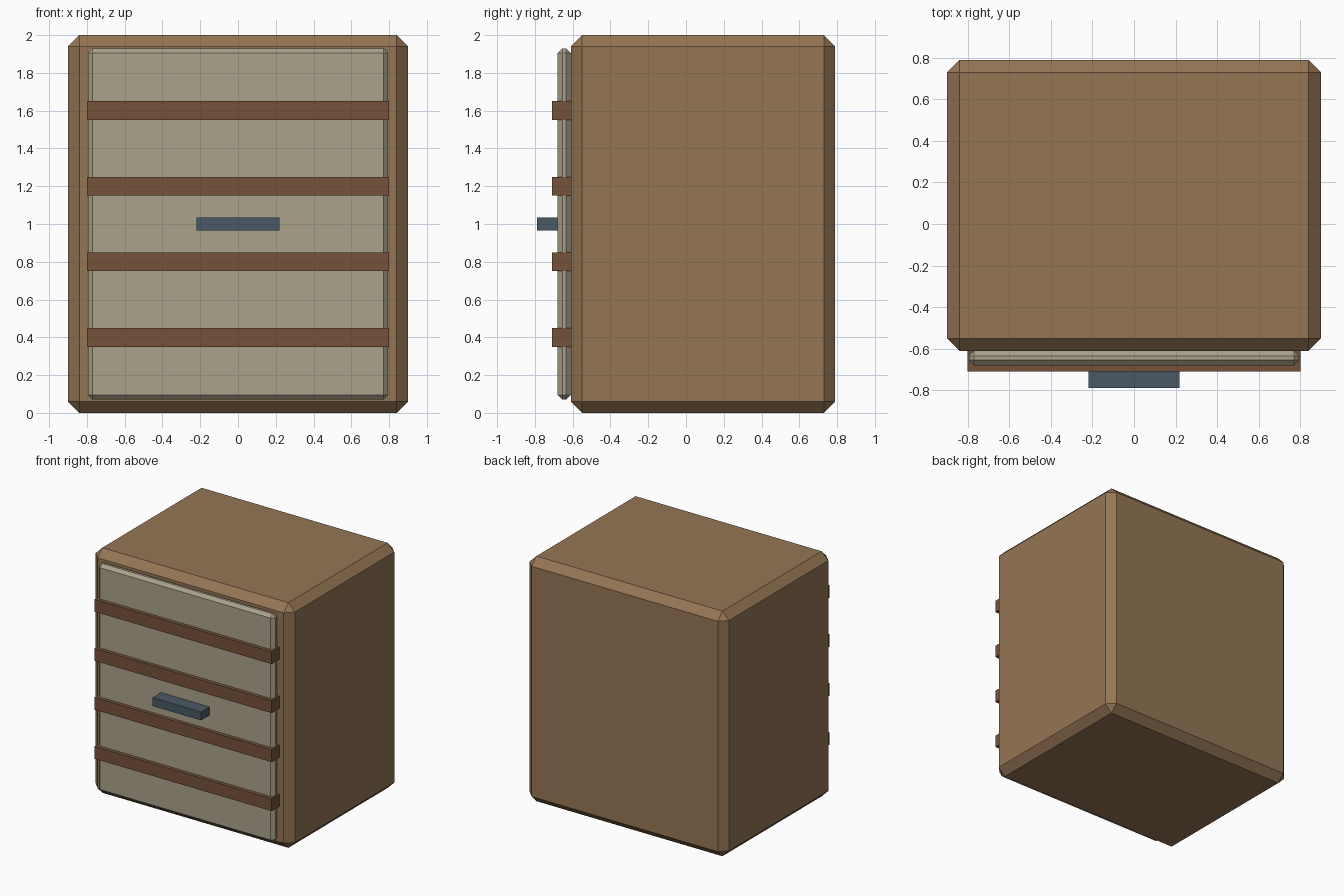
import bpy
import bmesh
from mathutils import Vector

if "Cube" in bpy.data.objects:
    bpy.data.objects.remove(bpy.data.objects["Cube"])


def material(name, color):
    mat = bpy.data.materials.new(name)
    mat.diffuse_color = (*color, 1)
    mat.use_nodes = True
    mat.node_tree.nodes["Principled BSDF"].inputs["Base Color"].default_value = mat.diffuse_color
    return mat


def box(name, low, high, mat, chamfer=0):
    """Flat-shaded box between two corners, with an optional one-step chamfer."""
    low, high = Vector(low), Vector(high)
    bm = bmesh.new()
    bmesh.ops.create_cube(bm, size=1)
    bmesh.ops.scale(bm, vec=high - low, verts=bm.verts)
    if chamfer:
        bmesh.ops.bevel(bm, geom=bm.edges[:], offset=chamfer, segments=1,
                        affect='EDGES', profile=0.5)
    mesh = bpy.data.meshes.new(name)
    bm.to_mesh(mesh)
    bm.free()
    mesh.materials.append(mat)
    obj = bpy.data.objects.new(name, mesh)
    obj.location = (low + high) / 2
    bpy.context.collection.objects.link(obj)
    return obj


wood = material("wood", (0.30, 0.18, 0.09))
pale = material("pale_panel", (0.40, 0.36, 0.26))
dark_wood = material("dark_wood", (0.18, 0.085, 0.042))
metal = material("dark_metal", (0.068, 0.10, 0.13))

# Cabinet body with chamfered edges
box("cabinet_body", (-0.9, -0.61, 0), (0.9, 0.79, 2), wood, 0.06)

# Front door panel
box("door_panel", (-0.795, -0.68, 0.07), (0.795, -0.61, 1.93), pale, 0.025)

# Four horizontal slats across the door
for i in range(4):
    z = 0.4 * (i + 1)
    box(f"slat_{i + 1}", (-0.8, -0.71, z - 0.05), (0.8, -0.61, z + 0.05), dark_wood)

# Handle bar
box("handle", (-0.22, -0.79, 0.966), (0.22, -0.68, 1.034), metal)
